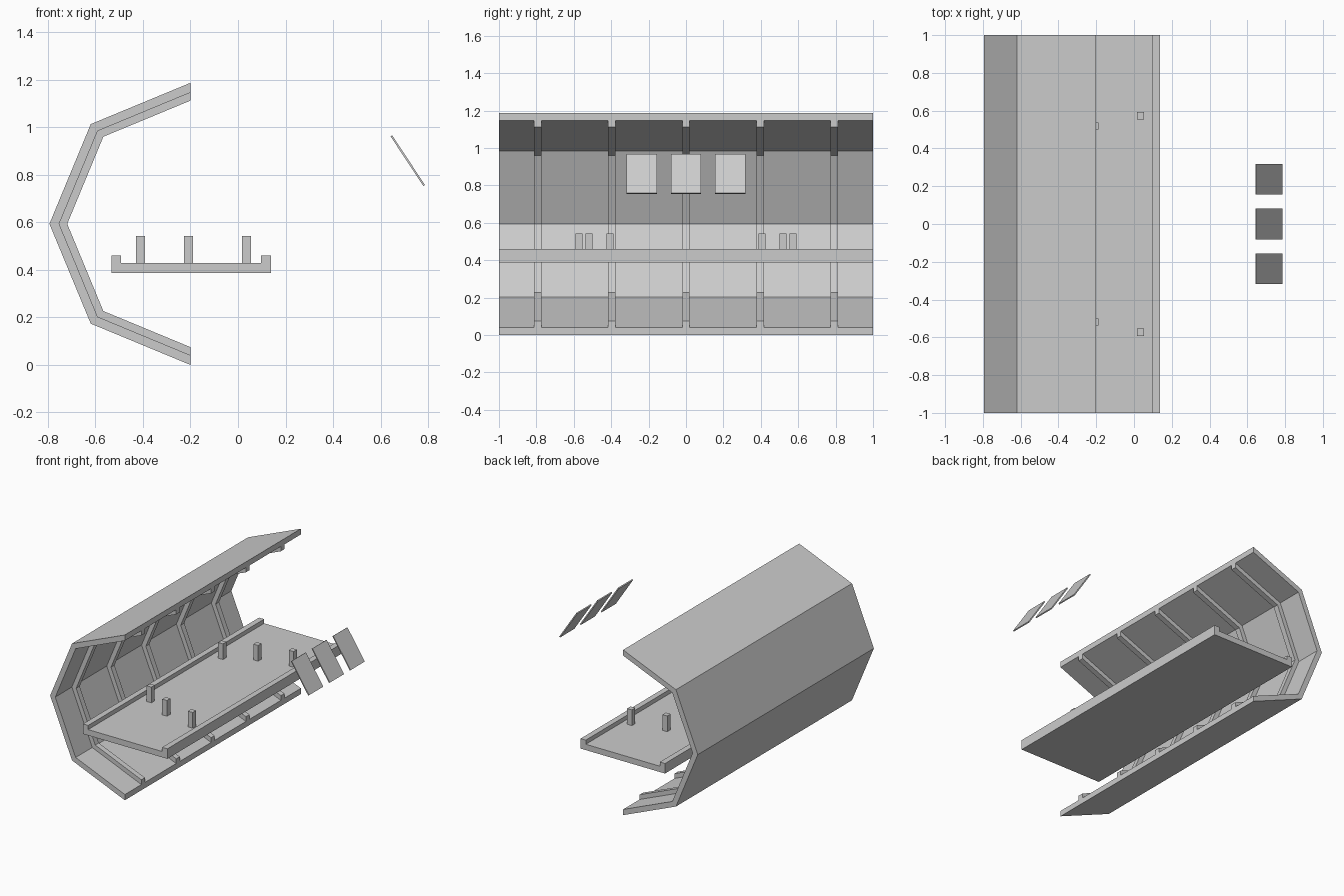
import bpy, math

if "Cube" in bpy.data.objects:
    bpy.data.objects.remove(bpy.data.objects["Cube"])

CX, CZ = -0.2, 0.594          # centre of the octagonal hull


def extrude(name, profile, y0, y1):
    """Prism from an (x, z) outline, extruded along y."""
    n = len(profile)
    verts = [(x, y, z) for y in (y0, y1) for x, z in profile]
    faces = [list(range(n)), list(range(2 * n - 1, n - 1, -1))]
    faces += [(i, i + n, (i + 1) % n + n, (i + 1) % n) for i in range(n)]
    mesh = bpy.data.meshes.new(name)
    mesh.from_pydata(verts, [], faces)
    obj = bpy.data.objects.new(name, mesh)
    bpy.context.collection.objects.link(obj)
    bpy.context.view_layer.objects.active = obj
    obj.select_set(True)
    bpy.ops.object.mode_set(mode='EDIT')
    bpy.ops.mesh.select_all(action='SELECT')
    bpy.ops.mesh.normals_make_consistent(inside=False)
    bpy.ops.object.mode_set(mode='OBJECT')
    obj.select_set(False)
    return obj


def half_octagon(r):
    return [(CX + r * math.cos(math.radians(a)), CZ + r * math.sin(math.radians(a)))
            for a in range(90, 271, 45)]


def half_ring(r_out, r_in):
    return half_octagon(r_out) + half_octagon(r_in)[::-1]


# Open half-octagon hull and its inner ribs
extrude("hull_shell", half_ring(0.594, 0.553), -1, 1)
for i in range(-2, 3):
    y = i * 0.396
    extrude("hull_rib", half_ring(0.555, 0.519), y - 0.02, y + 0.02)

# Deck with raised lips on both long edges
extrude("deck", [(-0.533, 0.388), (0.138, 0.388), (0.138, 0.46), (0.097, 0.46),
                 (0.097, 0.43), (-0.492, 0.43), (-0.492, 0.46), (-0.533, 0.46)], -1, 1)

# Posts standing on the deck, mirrored front to back
for x, y in ((-0.41, 0.407), (-0.208, 0.518), (0.035, 0.573)):
    for s in (-1, 1):
        bpy.ops.mesh.primitive_cube_add(size=1, location=(x, s * y, 0.485))
        post = bpy.context.object
        post.name = "deck_post"
        post.scale = (0.038, 0.038, 0.116)

# Three thin tilted floating panels
for y in (-0.236, 0, 0.236):
    extrude("tilted_panel", [(0.642, 0.963), (0.649, 0.967), (0.787, 0.758), (0.78, 0.754)],
            y - 0.081, y + 0.081)
